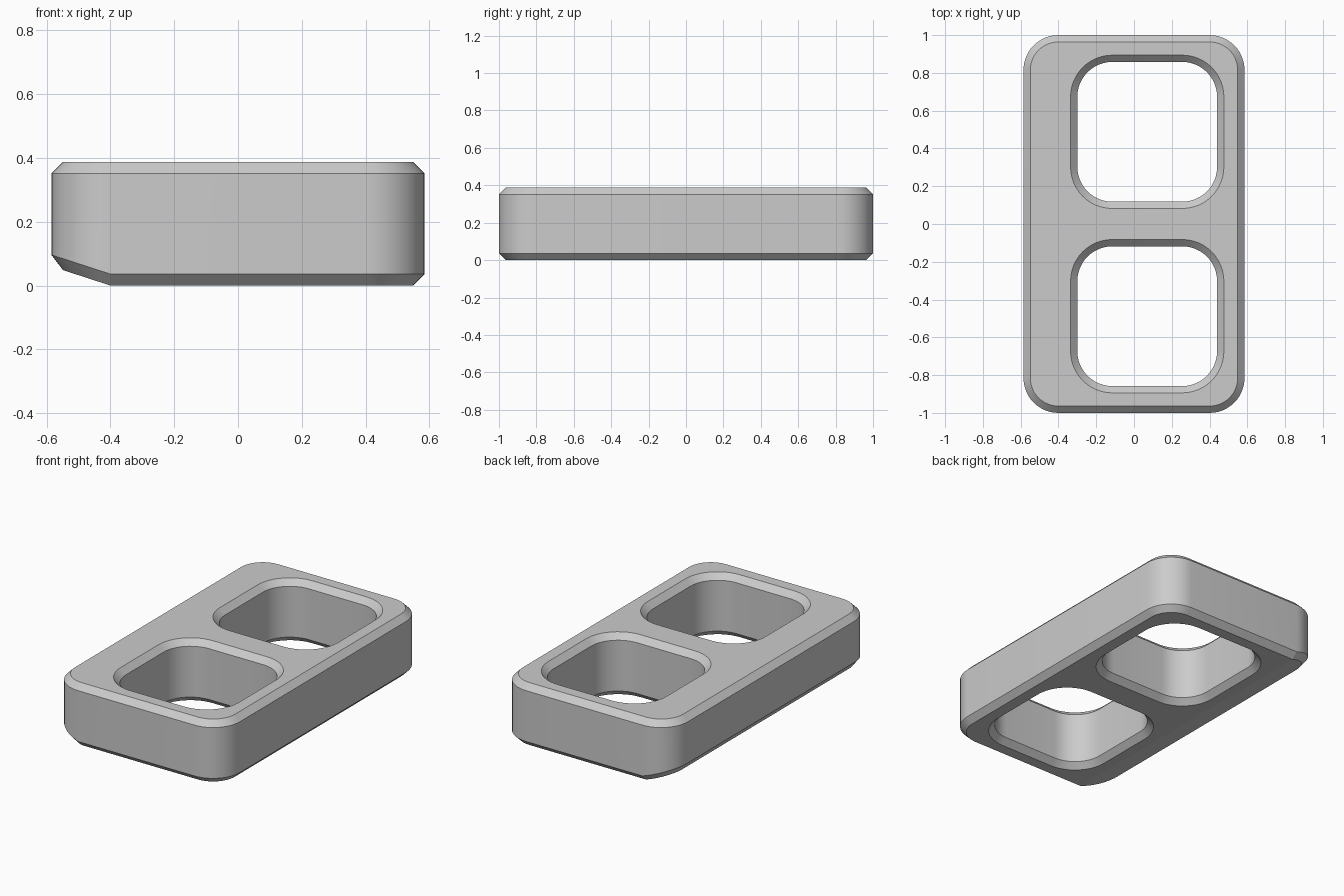
import bpy
import bmesh
from math import cos, sin, pi, radians
from mathutils import Vector

HEIGHT = 0.388
CHAMFER = 0.036
RADIUS = 0.185
HALF_X, HALF_Y = 0.585, 1.0
HOLE_X, HOLE_Y, HOLE_HALF = 0.07, 0.488, 0.37
RAMP_X, RAMP_SLOPE = -0.4, 0.325
ARC_STEPS = 12

cube = bpy.data.objects.get("Cube")
if cube:
    bpy.data.objects.remove(cube, do_unlink=True)


def rounded_ring(bm, cx, cy, hx, hy, radius, z):
    """Closed ring of vertices around a rounded rectangle."""
    verts = []
    for quarter, (sx, sy) in enumerate([(1, 1), (-1, 1), (-1, -1), (1, -1)]):
        for i in range(ARC_STEPS + 1):
            a = (quarter + i / ARC_STEPS) * pi / 2
            verts.append(bm.verts.new((cx + sx * (hx - radius) + radius * cos(a),
                                       cy + sy * (hy - radius) + radius * sin(a), z)))
    return verts


def ring_edges(bm, ring):
    return [bm.edges.get(pair) for pair in zip(ring, ring[1:] + ring[:1])]


def chamfered_wall(bm, cx, cy, hx, hy, rim):
    """Upright wall chamfered at both ends; rim is the offset of the end rings."""
    levels = [(0, rim), (CHAMFER, 0), (HEIGHT - CHAMFER, 0), (HEIGHT, rim)]
    rings = [rounded_ring(bm, cx, cy, hx + d, hy + d, RADIUS + d, z) for z, d in levels]
    for low, high in zip(rings, rings[1:]):
        for i in range(len(low)):
            j = (i + 1) % len(low)
            bm.faces.new((low[i], low[j], high[j], high[i]))
    return ring_edges(bm, rings[0]), ring_edges(bm, rings[-1])


# Outer wall and the two openings
bm = bmesh.new()
walls = [chamfered_wall(bm, 0, 0, HALF_X, HALF_Y, -CHAMFER)]
for side in (-1, 1):
    walls.append(chamfered_wall(bm, HOLE_X, side * HOLE_Y, HOLE_HALF, HOLE_HALF, CHAMFER))

# Top and bottom faces around the openings
for end, normal in ((0, (0, 0, -1)), (1, (0, 0, 1))):
    edges = [e for wall in walls for e in wall[end]]
    bmesh.ops.triangle_fill(bm, edges=edges, use_beauty=True, normal=Vector(normal))

# Ramp on the underside along the wide margin
bottom = [f for f in bm.faces if all(v.co.z < 1e-5 for v in f.verts)]
geom = bottom + list({e for f in bottom for e in f.edges}) + list({v for f in bottom for v in f.verts})
bmesh.ops.bisect_plane(bm, geom=geom, dist=1e-4, plane_co=(RAMP_X, 0, 0), plane_no=(1, 0, 0))
for v in bm.verts:
    if v.co.z < HEIGHT / 2 and v.co.x < RAMP_X:
        v.co.z += (RAMP_X - v.co.x) * RAMP_SLOPE
bmesh.ops.recalc_face_normals(bm, faces=bm.faces)

mesh = bpy.data.meshes.new("frame_block")
bm.to_mesh(mesh)
bm.free()
block = bpy.data.objects.new("frame_block", mesh)
bpy.context.collection.objects.link(block)

# Plain grey material
grey = bpy.data.materials.new("plain_grey")
grey.use_nodes = True
colour = (0.6, 0.6, 0.6, 1)
grey.diffuse_color = colour
grey.node_tree.nodes["Principled BSDF"].inputs["Base Color"].default_value = colour
mesh.materials.append(grey)

# Smooth round corners, crisp chamfers
bpy.context.view_layer.objects.active = block
block.select_set(True)
bpy.ops.object.shade_smooth_by_angle(angle=radians(15))
